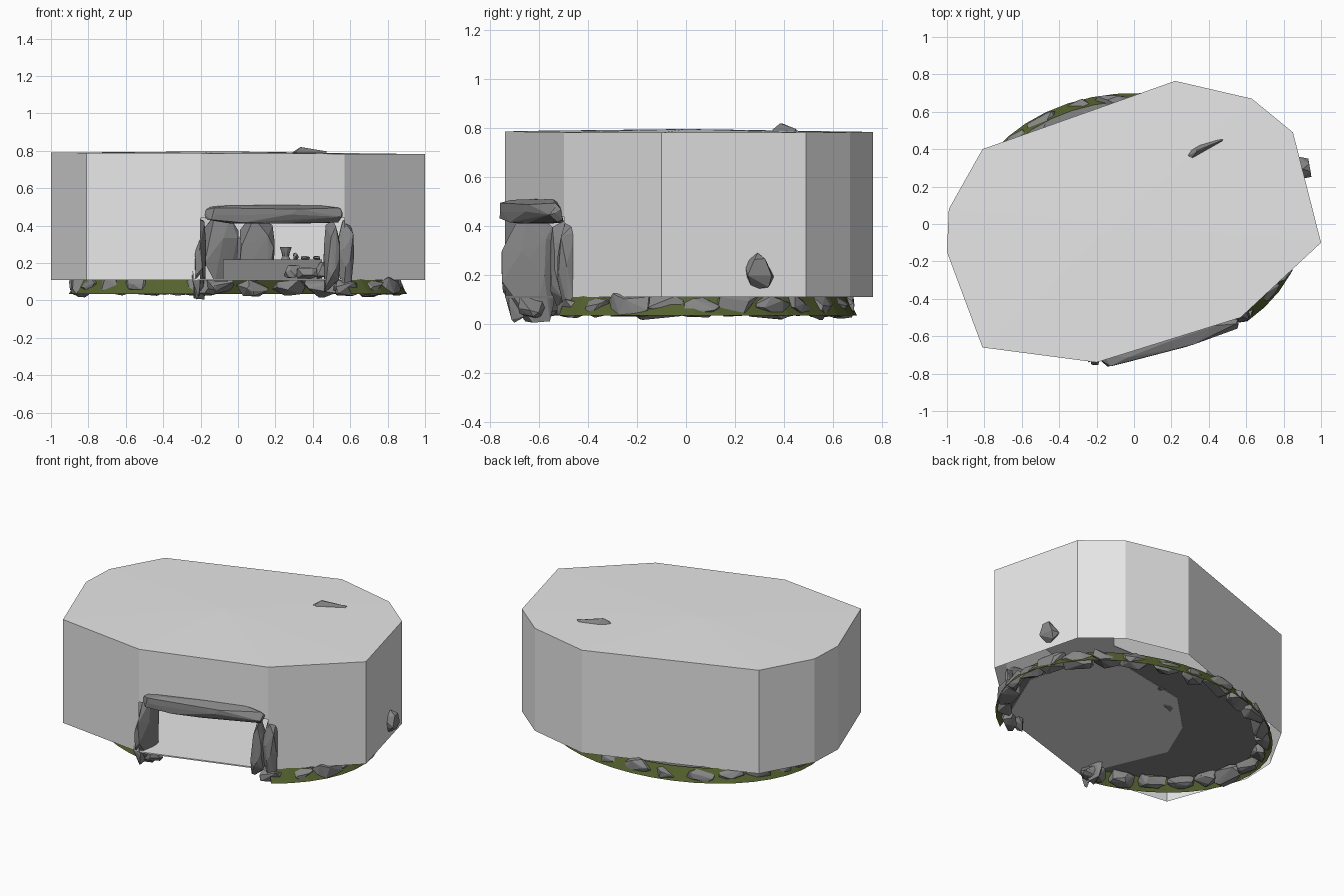
import bpy, bmesh, math, random
from mathutils import Vector, Matrix

if "Cube" in bpy.data.objects:
    bpy.data.objects.remove(bpy.data.objects["Cube"])


def material(name, rgb):
    m = bpy.data.materials.new(name)
    m.diffuse_color = (*rgb, 1)
    m.use_nodes = True
    m.node_tree.nodes["Principled BSDF"].inputs["Base Color"].default_value = m.diffuse_color
    return m


PALE = material("pale_shell", (0.8, 0.8, 0.8))
STONE = material("grey_stone", (0.24, 0.24, 0.24))
GRASS = material("grass_green", (0.09, 0.12, 0.028))
WHITE = material("white_back", (1.0, 1.0, 1.0))


def finish(name, bm, mat):
    me = bpy.data.meshes.new(name)
    bm.to_mesh(me)
    bm.free()
    me.materials.append(mat)
    ob = bpy.data.objects.new(name, me)
    bpy.context.collection.objects.link(ob)
    return ob


def rock(name, centre, size, seed, yaw=0, points=20, boxy=0.5):
    """Faceted boulder: convex hull of random points, fitted to a size."""
    rng = random.Random(seed)
    pts = []
    for _ in range(points):
        d = Vector([rng.gauss(0, 1) for _ in range(3)]).normalized()
        cube = d / max(abs(c) for c in d)
        pts.append(d.lerp(cube, boxy))
    bm = bmesh.new()
    for p in pts:
        bm.verts.new(p)
    res = bmesh.ops.convex_hull(bm, input=bm.verts)
    bmesh.ops.delete(bm, geom=list({v for v in res["geom_interior"] if isinstance(v, bmesh.types.BMVert)}), context="VERTS")
    lo = [min(v.co[i] for v in bm.verts) for i in range(3)]
    hi = [max(v.co[i] for v in bm.verts) for i in range(3)]
    rot = Matrix.Rotation(math.radians(yaw), 3, "Z")
    for v in bm.verts:
        q = Vector([((v.co[i] - lo[i]) / (hi[i] - lo[i]) - 0.5) * size[i] for i in range(3)])
        v.co = rot @ q + Vector(centre)
    bmesh.ops.recalc_face_normals(bm, faces=bm.faces)
    return finish(name, bm, STONE)


def slab(name, outline, z0, z1, mat):
    """Extruded flat outline."""
    bm = bmesh.new()
    low = [bm.verts.new((x, y, z0)) for x, y in outline]
    top = [bm.verts.new((x, y, z1)) for x, y in outline]
    n = len(outline)
    bm.faces.new(low)
    bm.faces.new(top)
    for i in range(n):
        j = (i + 1) % n
        bm.faces.new((low[i], low[j], top[j], top[i]))
    bmesh.ops.recalc_face_normals(bm, faces=bm.faces)
    return finish(name, bm, mat)


# Outer shell: bottomless ten-sided prism, doorway left open in the first side
P, Q = (-0.2, -0.74), (0.57, -0.5)
outline = [P, Q, (1.0, -0.1), (0.85, 0.49), (0.63, 0.67), (0.22, 0.765),
           (-0.81, 0.4), (-0.99, 0.08), (-1.0, -0.15), (-0.81, -0.66)]
bm = bmesh.new()
top = [bm.verts.new((x, y, 0.786 - 0.004 * x)) for x, y in outline]
n = len(outline)
for i in range(n):
    j = (i + 1) % n
    z = 0.44 if i == 0 else 0.11
    a = bm.verts.new((*outline[i], z))
    b = bm.verts.new((*outline[j], z))
    bm.faces.new((a, b, top[j], top[i]))
mid = bm.verts.new((-0.1, 0, 0.797))
for i in range(n):
    bm.faces.new((top[i], top[(i + 1) % n], mid))
finish("outer_shell", bm, PALE)

# Grass skirt under the shell, open at the doorway
RX, RY = 0.905, 0.70
arc = [math.radians(-48 + 305 * i / 36) for i in range(37)]
bm = bmesh.new()
rows = [[bm.verts.new((RX * k * math.cos(t), RY * k * math.sin(t), z)) for t in arc]
        for k, z in ((1.0, 0.035), (0.94, 0.115))]
for i in range(36):
    bm.faces.new((rows[0][i], rows[0][i + 1], rows[1][i + 1], rows[1][i]))
finish("grass_skirt", bm, GRASS)

# Mound underside and chamber floor
slab("mound_underside", [(RX * 0.94 * math.cos(t), RY * 0.94 * math.sin(t)) for t in arc],
     0.109, 0.111, STONE)
slab("chamber_floor", [Q, (0.75, -0.07), (0.65, 0.33), (0.4, 0.42), (-0.06, 0.33),
                       (-0.31, 0.08), (-0.43, -0.2), P], 0.106, 0.114, PALE)

# Kerb stones around the base
rng = random.Random(4)
KERBS = 24
for i in range(KERBS):
    t = math.radians(-47 + 303 * i / (KERBS - 1))
    x, y = 0.85 * math.cos(t), 0.64 * math.sin(t)
    yaw = math.degrees(math.atan2(0.64 * math.cos(t), -0.85 * math.sin(t)))
    s = rng.uniform(0.85, 1.15)
    rock(f"kerb_stone_{i + 1}", (x, y, 0.072 + rng.uniform(-0.008, 0.012)),
         (0.17 * s, 0.1 * s, 0.09 * s), 100 + i, yaw + rng.uniform(-12, 12), 18)

# Doorway: uprights and lintel
rock("left_upright", (-0.205, -0.645, 0.22), (0.07, 0.22, 0.43), 11, 0, 30, 0.6)
rock("left_prop_stone", (-0.225, -0.69, 0.165), (0.05, 0.1, 0.32), 12, 0, 20)
rock("right_upright", (0.50, -0.50, 0.235), (0.08, 0.11, 0.39), 13, 8, 26, 0.6)
rock("right_prop_stone", (0.575, -0.485, 0.24), (0.09, 0.08, 0.38), 14, 8, 22)
rock("lintel", (0.185, -0.62, 0.46), (0.77, 0.12, 0.10), 29, 15, 40, 0.75)

# Stones showing through the shell
rock("roof_stone", (0.38, 0.41, 0.775), (0.21, 0.07, 0.09), 21, 25, 9, 0.1)
rock("side_stone", (0.89, 0.30, 0.215), (0.10, 0.12, 0.15), 22, 10, 12, 0.3)

# Chamber interior: bench, wall stones and pale back plate
slab("bench", [(-0.08, 0.1), (0.45, 0.1), (0.45, 0.3), (-0.08, 0.3)], 0.112, 0.22, STONE)
rock("wall_stone_1", (-0.09, 0.2, 0.28), (0.19, 0.12, 0.36), 31, 15, 26, 0.6)
rock("wall_stone_2", (0.1, 0.34, 0.28), (0.19, 0.1, 0.36), 32, 5, 26, 0.6)
slab("back_plate", [(-0.1, 0.55), (0.62, 0.55), (0.62, 0.555), (-0.1, 0.555)], 0.114, 0.6, WHITE)

# Loose stones in front of and on the bench
for i, (x, y, z, w, h) in enumerate([(0.29, 0.05, 0.155, 0.09, 0.07), (0.37, 0.03, 0.145, 0.11, 0.06),
                                     (0.44, 0.06, 0.16, 0.06, 0.09), (0.31, 0.16, 0.235, 0.03, 0.04),
                                     (0.36, 0.17, 0.227, 0.05, 0.02), (0.42, 0.15, 0.228, 0.04, 0.02)]):
    rock(f"loose_stone_{i + 1}", (x, y, z), (w, 0.06, h), 50 + i, 0, 16)

# Goblet on the bench: turned profile
bm = bmesh.new()
prof = [(0.0, 0.22), (0.025, 0.22), (0.018, 0.235), (0.022, 0.255), (0.032, 0.285), (0.028, 0.285), (0.0, 0.25)]
vs = [bm.verts.new((r, 0, z)) for r, z in prof]
es = [bm.edges.new((vs[i], vs[i + 1])) for i in range(len(vs) - 1)]
bmesh.ops.spin(bm, geom=vs + es, cent=(0, 0, 0), axis=(0, 0, 1), angle=math.tau, steps=10)
bmesh.ops.remove_doubles(bm, verts=bm.verts, dist=0.0005)
bmesh.ops.recalc_face_normals(bm, faces=bm.faces)
bmesh.ops.translate(bm, verts=bm.verts, vec=(0.255, 0.16, 0))
finish("goblet", bm, STONE)
